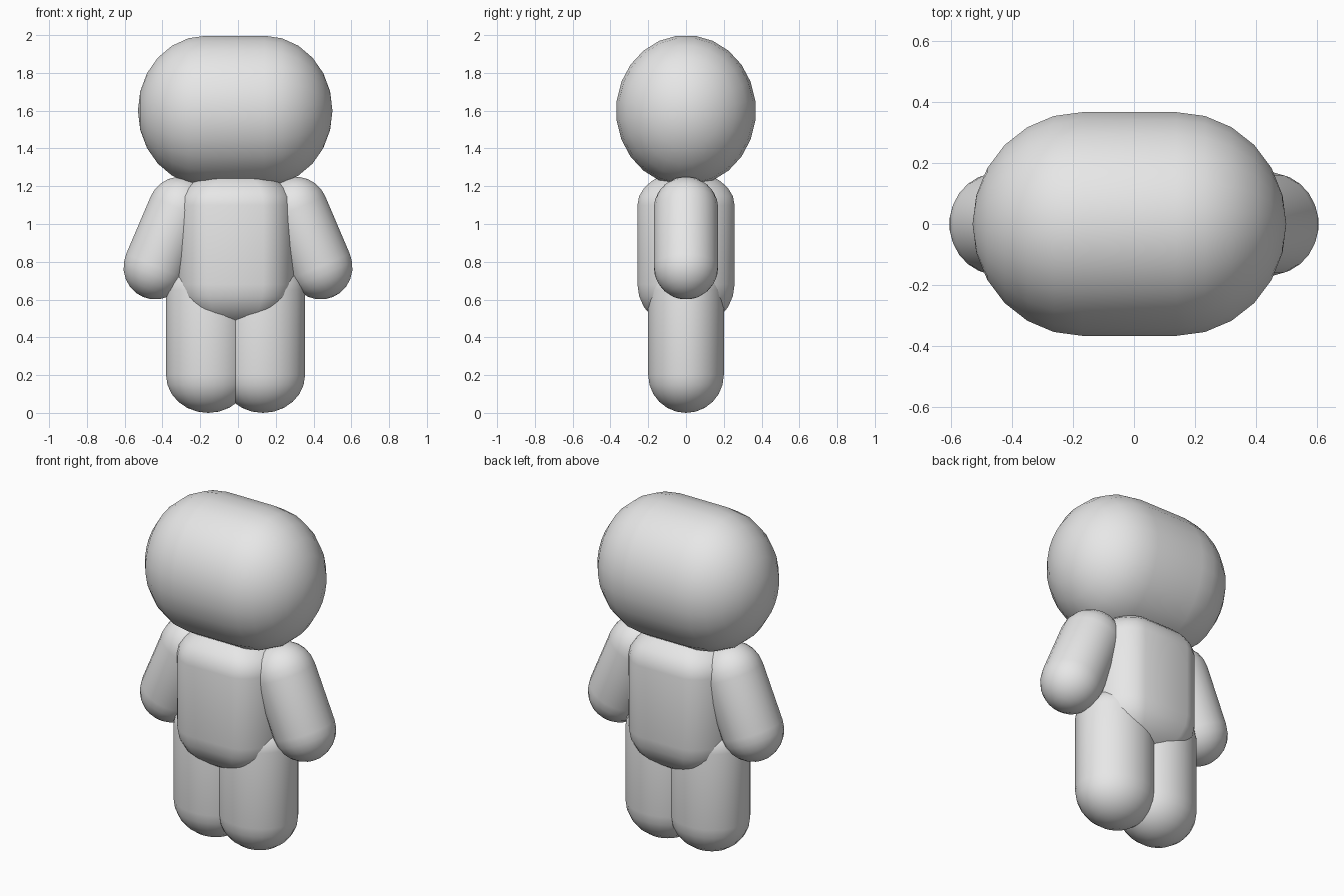
import bpy, bmesh
from math import sin, cos, pi, copysign
from mathutils import Vector

cube = bpy.data.objects.get("Cube")
if cube:
    bpy.data.objects.remove(cube, do_unlink=True)

grey = bpy.data.materials.new("plain_grey")
grey.use_nodes = True
colour = (0.8, 0.8, 0.8, 1)
grey.diffuse_color = colour
grey.node_tree.nodes["Principled BSDF"].inputs["Base Color"].default_value = colour

SEGMENTS, CAP = 24, 6


def capsule(name, start, end, radii, caps, flat=0):
    """Rounded tube from start to end: radii across, cap lengths at both ends,
    flat widens the cross-section sideways."""
    start, end = Vector(start), Vector(end)
    axis = (end - start).normalized()
    deep = Vector((0, 1, 0))
    side = deep.cross(axis)
    bm = bmesh.new()

    # Rings: rounded start, then rounded end; the gap between is the straight wall
    steps = [(start, -caps[0], pi / 2 * i / CAP) for i in range(CAP - 1, -1, -1)]
    steps += [(end, caps[1], pi / 2 * i / CAP) for i in range(CAP)]
    rings = []
    for centre, length, lift in steps:
        ring = []
        for s in range(SEGMENTS):
            a = 2 * pi * (s + 0.5) / SEGMENTS
            across = radii[0] * cos(a) + copysign(flat, cos(a))
            point = side * across + deep * (radii[1] * sin(a) / cos(pi / SEGMENTS))
            ring.append(bm.verts.new(centre + axis * length * sin(lift) + point * cos(lift)))
        rings.append(ring)

    for low, high in zip(rings, rings[1:]):
        for s in range(SEGMENTS):
            t = (s + 1) % SEGMENTS
            bm.faces.new((low[s], low[t], high[t], high[s]))
    for ring, tip in ((rings[0], start - axis * caps[0]), (rings[-1], end + axis * caps[1])):
        pole = bm.verts.new(tip)
        for s in range(SEGMENTS):
            bm.faces.new((ring[s], ring[(s + 1) % SEGMENTS], pole))
    bmesh.ops.recalc_face_normals(bm, faces=bm.faces)

    mesh = bpy.data.meshes.new(name)
    bm.to_mesh(mesh)
    bm.free()
    mesh.shade_smooth()
    mesh.materials.append(grey)
    obj = bpy.data.objects.new(name, mesh)
    bpy.context.collection.objects.link(obj)
    return obj


# Head: wide capsule lying sideways
capsule("head", (-0.17, 0, 1.6), (0.14, 0, 1.6), (0.4, 0.367), (0.36, 0.36))

# Torso: upright, flattened front and back
capsule("torso", (-0.012, 0, 0.68), (-0.012, 0, 1.1), (0.2, 0.257), (0.24, 0.18), flat=0.12)

# Limbs, mirrored
for name, sx in (("left", 1), ("right", -1)):
    capsule(name + "_arm", (sx * 0.435, 0, 0.775), (sx * 0.305, 0, 1.08),
            (0.172, 0.17), (0.175, 0.17))
    x = -0.013 + sx * 0.145
    capsule(name + "_leg", (x, 0, 0.2), (x, 0, 0.65), (0.225, 0.2), (0.2, 0.15))
